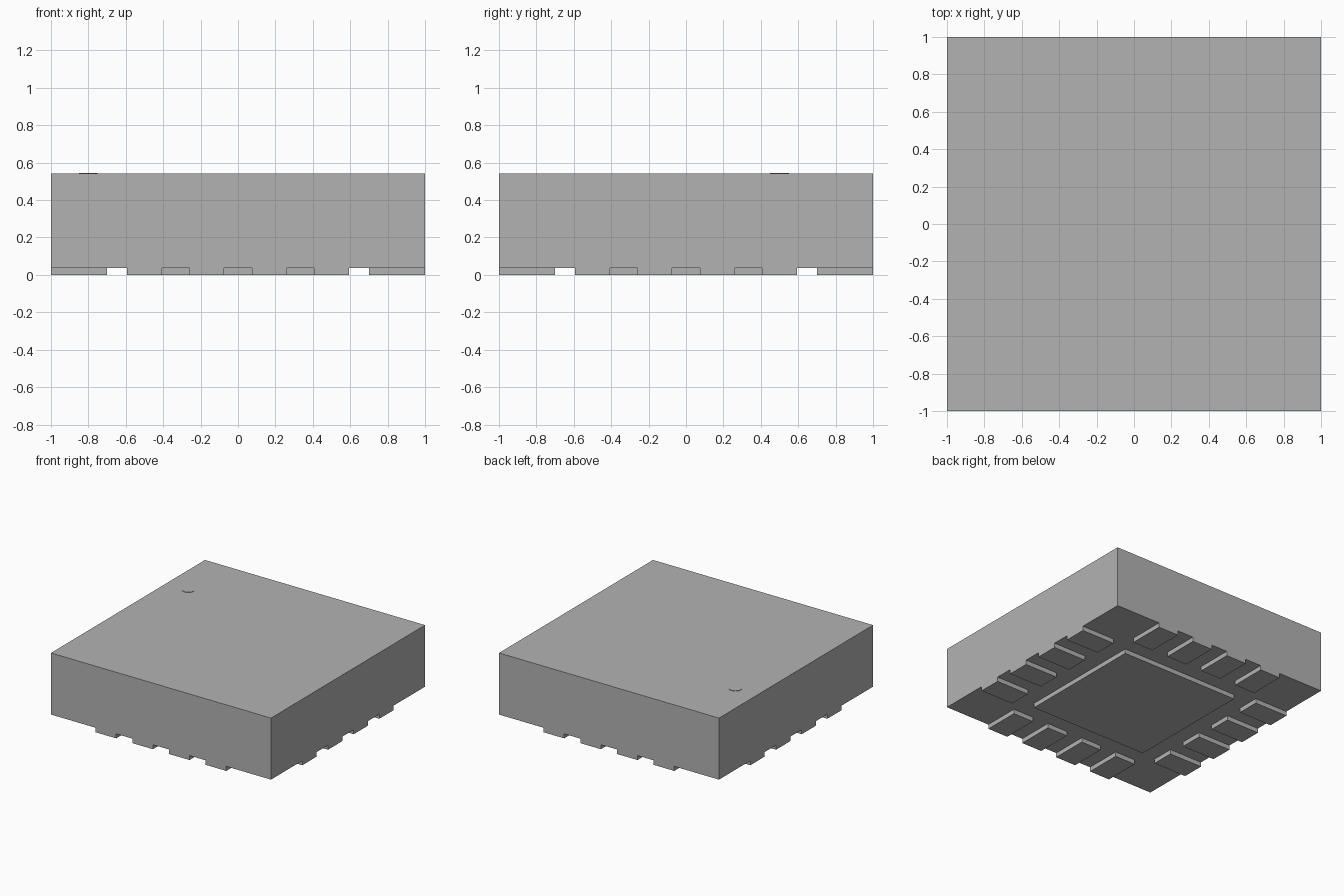
import bpy
import bmesh
from math import pi
from mathutils import Matrix, Vector

cube = bpy.data.objects.get("Cube")
if cube:
    bpy.data.objects.remove(cube, do_unlink=True)

GAP = 0.037       # underside of the body
TOP = 0.543       # top of the body
PITCH = 1 / 3     # lead spacing

grey = bpy.data.materials.new("plain grey")
grey.use_nodes = True
colour = (0.45, 0.45, 0.45, 1)
grey.diffuse_color = colour
grey.node_tree.nodes["Principled BSDF"].inputs["Base Color"].default_value = colour


def finish(name, bm):
    mesh = bpy.data.meshes.new(name)
    bm.to_mesh(mesh)
    bm.free()
    mesh.materials.append(grey)
    obj = bpy.data.objects.new(name, mesh)
    bpy.context.collection.objects.link(obj)
    return obj


def box(name, low, high, turn=0):
    low, high = Vector(low), Vector(high)
    bm = bmesh.new()
    place = (Matrix.Rotation(turn, 4, "Z") @ Matrix.Translation((low + high) / 2)
             @ Matrix.Diagonal((*(high - low), 1)))
    bmesh.ops.create_cube(bm, size=1, matrix=place)
    return finish(name, bm)


# Body and central thermal pad
box("package_body", (-1, -1, GAP), (1, 1, TOP))
box("thermal_pad", (-0.535, -0.535, 0), (0.535, 0.535, GAP))

# Four leads along each side, flush with the body walls
for side, label in enumerate(("front", "left", "back", "right")):
    for i in range(4):
        x = (i - 1.5) * PITCH
        box(f"{label}_lead_{i + 1}", (x - 0.093, -1, 0), (x + 0.093, -0.7, GAP),
            side * pi / 2)

# Thin round marker on the top
bm = bmesh.new()
bmesh.ops.create_cone(bm, cap_ends=True, segments=32, radius1=0.05, radius2=0.05,
                      depth=0.003, matrix=Matrix.Translation((-0.8, 0.5, TOP + 0.0015)))
finish("pin_one_marker", bm)
